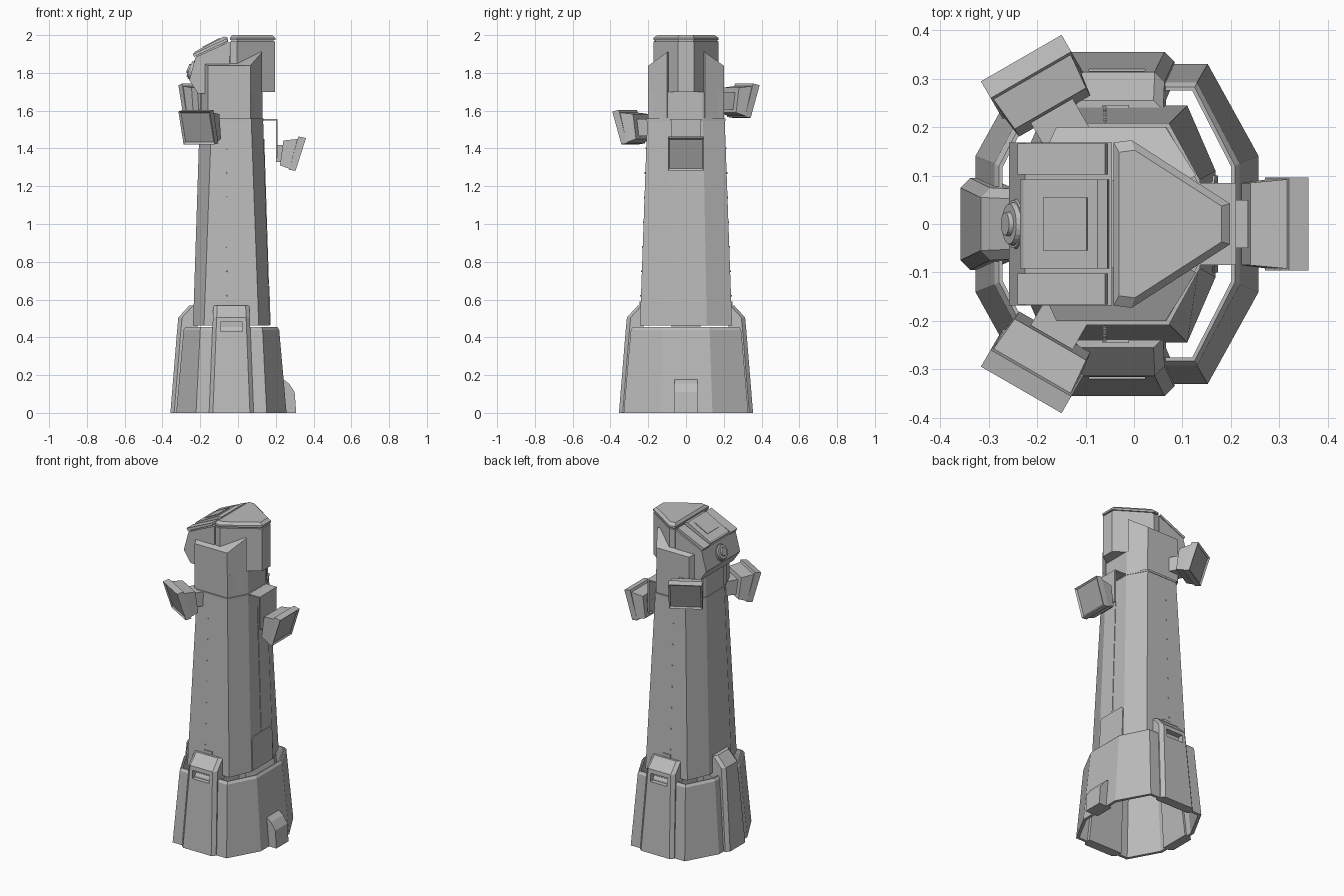
import bpy, bmesh
from math import cos, sin, radians
from mathutils import Vector, Matrix

cube = bpy.data.objects.get("Cube")
if cube:
    bpy.data.objects.remove(cube, do_unlink=True)

AXIS = -0.035   # the tower axis sits slightly off the origin in x


def material(name, value):
    m = bpy.data.materials.new(name)
    m.use_nodes = True
    col = (value, value, value, 1)
    m.diffuse_color = col
    m.node_tree.nodes["Principled BSDF"].inputs["Base Color"].default_value = col
    return m


GREY = material("plain grey", 0.5)
LAMP_GREY = material("lamp face grey", 0.4)


def finish(name, bm, *mats):
    bmesh.ops.recalc_face_normals(bm, faces=bm.faces)
    mesh = bpy.data.meshes.new(name)
    bm.to_mesh(mesh)
    bm.free()
    for m in mats or (GREY,):
        mesh.materials.append(m)
    obj = bpy.data.objects.new(name, mesh)
    bpy.context.scene.collection.objects.link(obj)
    return obj


def loft_bm(rings, closed=False):
    """Skin a list of equal point rings; closed joins the last to the first."""
    bm = bmesh.new()
    vs = [[bm.verts.new(p) for p in ring] for ring in rings]
    n = len(vs[0])
    pairs = list(zip(vs, vs[1:])) + ([(vs[-1], vs[0])] if closed else [])
    for a, b in pairs:
        for i in range(n):
            j = (i + 1) % n
            bm.faces.new((a[i], a[j], b[j], b[i]))
    if not closed:
        bm.faces.new(vs[0][::-1])
        bm.faces.new(vs[-1])
    return bm


def loft(name, rings, closed=False):
    return finish(name, loft_bm(rings, closed))


def octagon(z, hx, hy, cx, cy):
    q = [(hx, -cy), (hx, cy), (cx, hy), (-cx, hy),
         (-hx, cy), (-hx, -cy), (-cx, -hy), (cx, -hy)]
    return [(AXIS + x, y, z) for x, y in q]


def box(name, x, y, z):
    return loft(name, [[(x[0], y[0], h), (x[1], y[0], h), (x[1], y[1], h), (x[0], y[1], h)]
                       for h in z])


def polar(angle, r, t, z):
    """Point at radius r and sideways offset t in a direction around the axis."""
    a = radians(angle)
    return (AXIS + r * cos(a) - t * sin(a), r * sin(a) + t * cos(a), z)


def side_prism(name, profile, half):
    return loft(name, [[(x, y, z) for x, z in profile] for y in (-half, half)])


def disc(bm, centre, normal, r1, r2, depth, sides=24):
    rot = Vector(normal).to_track_quat('Z', 'Y').to_matrix().to_4x4()
    bmesh.ops.create_cone(bm, cap_ends=True, segments=sides, radius1=r1, radius2=r2,
                          depth=depth, matrix=Matrix.Translation(centre) @ rot)


# Hollow base skirt with a chamfered rim
loft("base_skirt", [
    octagon(0, 0.292, 0.33, 0.187, 0.14),
    octagon(0.44, 0.253, 0.292, 0.165, 0.125),
    octagon(0.455, 0.243, 0.282, 0.16, 0.12),
    octagon(0.455, 0.236, 0.275, 0.155, 0.117),
    octagon(0.43, 0.236, 0.275, 0.155, 0.117),
    octagon(0, 0.275, 0.313, 0.177, 0.132)], closed=True)


# Buttresses, two of them with a slot
def buttress(name, angle, reach, inner, half, slot):
    rings = []
    for z, ri, ro in ((0, reach - 0.06, reach), (0.43, reach - 0.1, reach - 0.035),
                      (0.44, inner, reach - 0.036), (0.505, inner, reach - 0.042),
                      (0.568, inner, reach - 0.1)):
        w = half - 0.04 * z
        c = 0.02
        rings.append([polar(angle, r, t, z) for r, t in (
            (ri, -w), (ro - c, -w), (ro, c - w), (ro, w - c), (ro - c, w), (ri, w))])
    obj = loft(name, rings)
    if slot:
        cutter = loft("slot_cutter", [[polar(angle, r, t, z) for r, t in (
            (reach - 0.075, -0.058), (reach, -0.058), (reach, 0.058), (reach - 0.075, 0.058))]
            for z in (0.43, 0.48)])
        cutter.hide_render = True
        mod = obj.modifiers.new("slot", 'BOOLEAN')
        mod.operation = 'DIFFERENCE'
        mod.object = cutter
        graph = bpy.context.evaluated_depsgraph_get()
        mesh = bpy.data.meshes.new_from_object(obj.evaluated_get(graph))
        obj.modifiers.clear()
        obj.data = mesh
        bpy.data.objects.remove(cutter, do_unlink=True)


buttress("front_buttress", -90, 0.355, 0.225, 0.118, True)
buttress("back_buttress", 90, 0.355, 0.225, 0.118, True)
buttress("right_buttress", 180, 0.323, 0.18, 0.095, False)

# Step block at the foot
side_prism("foot_block", [(0.22, 0), (0.308, 0), (0.3, 0.11), (0.27, 0.155), (0.225, 0.19)], 0.06)

# Tapered tower and the seam band below the crown
loft("tower", [octagon(0.462, 0.203, 0.244, 0.145, 0.11),
               octagon(1.55, 0.168, 0.205, 0.105, 0.09)])
loft("seam_band", [octagon(z, 0.171, 0.208, 0.107, 0.091) for z in (1.545, 1.558)])
loft("crown_core", [octagon(z, 0.166, 0.2, 0.102, 0.088) for z in (1.558, 1.7)])

# Door plate and seam strip on the left face
door = [(-0.1, 0.465), (0.1, 0.465), (0.1, 0.655), (0.085, 0.672), (-0.085, 0.672), (-0.1, 0.655)]
loft("door_plate", [[(0.168 - (z - 0.462) * 0.032 + d, y, z) for y, z in door]
                    for d in (-0.004, 0.005)])
loft("seam_strip", [[(0.168 - (z - 0.462) * 0.032 + d, y, z) for d, y in (
    (-0.004, -0.004), (0.003, -0.004), (0.003, 0.004), (-0.004, 0.004))] for z in (0.68, 1.45)])

for side, label in ((-1, "front"), (1, "back")):
    # Rivet line and latch on the wide faces
    bm = bmesh.new()
    for i in range(7):
        z = 0.62 + i * 0.13
        y = side * (0.245 - (z - 0.462) * 0.036)
        disc(bm, (-0.06, y, z), (0, side, 0), 0.005, 0.004, 0.006, 6)
    finish(label + "_rivets", bm)
    box(label + "_latch", (-0.065, -0.01), sorted((side * 0.2, side * 0.245)), (0.57, 0.59))

    # Crown side wall with a top sloping up to a point
    plan = [(-0.195, 0.09, 1.87), (-0.195, 0.125, 1.86), (-0.16, 0.2, 1.838),
            (0.065, 0.2, 1.838), (0.128, 0.1, 1.91), (0.11, 0.09, 1.91)]
    loft(label + "_crown_wall", [[(x, side * y, 1.56) for x, y, z in plan],
                                 [(x, side * y, z) for x, y, z in plan]])

    # Raised cheek panels on the sloping hood
    obj = side_prism(label + "_cheek_panel", [(-0.055, 1.968), (-0.232, 1.885), (-0.24, 1.9),
                                              (-0.06, 1.982)][::-1], 0.032)
    obj.location.y = side * 0.134


# Rotating head: wedge body and bevelled cap
def wedge(z, s):
    half = [(-0.042, 0.168), (-0.005, 0.173), (0.198, 0.042)]
    pts = half + [(x, -y) for x, y in half[::-1]]
    return [(0.05 + (x - 0.05) * s, y * s, z) for x, y in pts]


loft("head_wedge", [wedge(1.7, 0.99), wedge(1.965, 0.99)])
loft("head_cap_gap", [wedge(1.965, 0.93), wedge(1.975, 0.93)])
loft("head_cap", [wedge(1.973, 1), wedge(1.985, 1), wedge(2.0, 0.88)])

# Sloping hood, its raised lid and lid plate
side_prism("head_hood", [(-0.045, 1.965), (-0.225, 1.883), (-0.258, 1.76),
                         (-0.21, 1.69), (-0.045, 1.69)], 0.168)
lid = side_prism("hood_lid", [(-0.052, 1.965), (-0.215, 1.88), (-0.235, 1.9), (-0.228, 1.912),
                              (-0.075, 1.992), (-0.055, 1.988)], 0.092)
side_prism("lid_plate", [(-0.095, 1.98), (-0.185, 1.933), (-0.188, 1.938), (-0.098, 1.985)], 0.055)

# Round lens with stepped rings
bm = bmesh.new()
normal = Vector((-0.93, 0, 0.36)).normalized()
centre = Vector((-0.24, 0, 1.815))
for offset, radius, depth in ((0, 0.055, 0.02), (0.013, 0.046, 0.012), (0.022, 0.026, 0.012)):
    disc(bm, centre + normal * offset, normal, radius, radius * 0.9, depth)
lens = finish("lens", bm)

# Bracket plates carrying the left lamp
box("bracket_top", (0.12, 0.21), (-0.085, 0.085), (1.549, 1.557))
box("bracket_drop", (0.202, 0.21), (-0.08, 0.08), (1.35, 1.557))

# Floodlights spiralling up around the tower
SECTIONS = ((0.257, -0.062, 0.275, 0.07, 0.085), (0.31, -0.08, 0.35, 0.078, 0.092),
            (0.305, -0.085, 0.355, 0.092, 0.096), (0.34, -0.09, 0.395, 0.083, 0.096))
for label, angle, z in (("left", 0, 1.372), ("front", -120, 1.512), ("back", 120, 1.652)):
    rings = [[polar(angle, rb, -t, z + zb), polar(angle, rb, t, z + zb),
              polar(angle, rt, t, z + zt), polar(angle, rt, -t, z + zt)]
             for rb, zb, rt, zt, t in SECTIONS]
    bm = loft_bm(rings)
    bmesh.ops.recalc_face_normals(bm, faces=bm.faces)
    bm.faces.ensure_lookup_table()
    glass = bm.faces[-1]
    bmesh.ops.inset_individual(bm, faces=[glass], thickness=0.014, depth=-0.008)
    glass.material_index = 1
    finish(label + "_floodlight", bm, GREY, LAMP_GREY)
    # Short mounting arm
    start = 0.235 if angle == 0 else 0.16
    loft(label + "_lamp_arm", [[polar(angle, r, t, z + h) for t, h in (
        (-0.05, -0.045), (0.05, -0.045), (0.05, 0.045), (-0.05, 0.045))] for r in (start, 0.27)])
